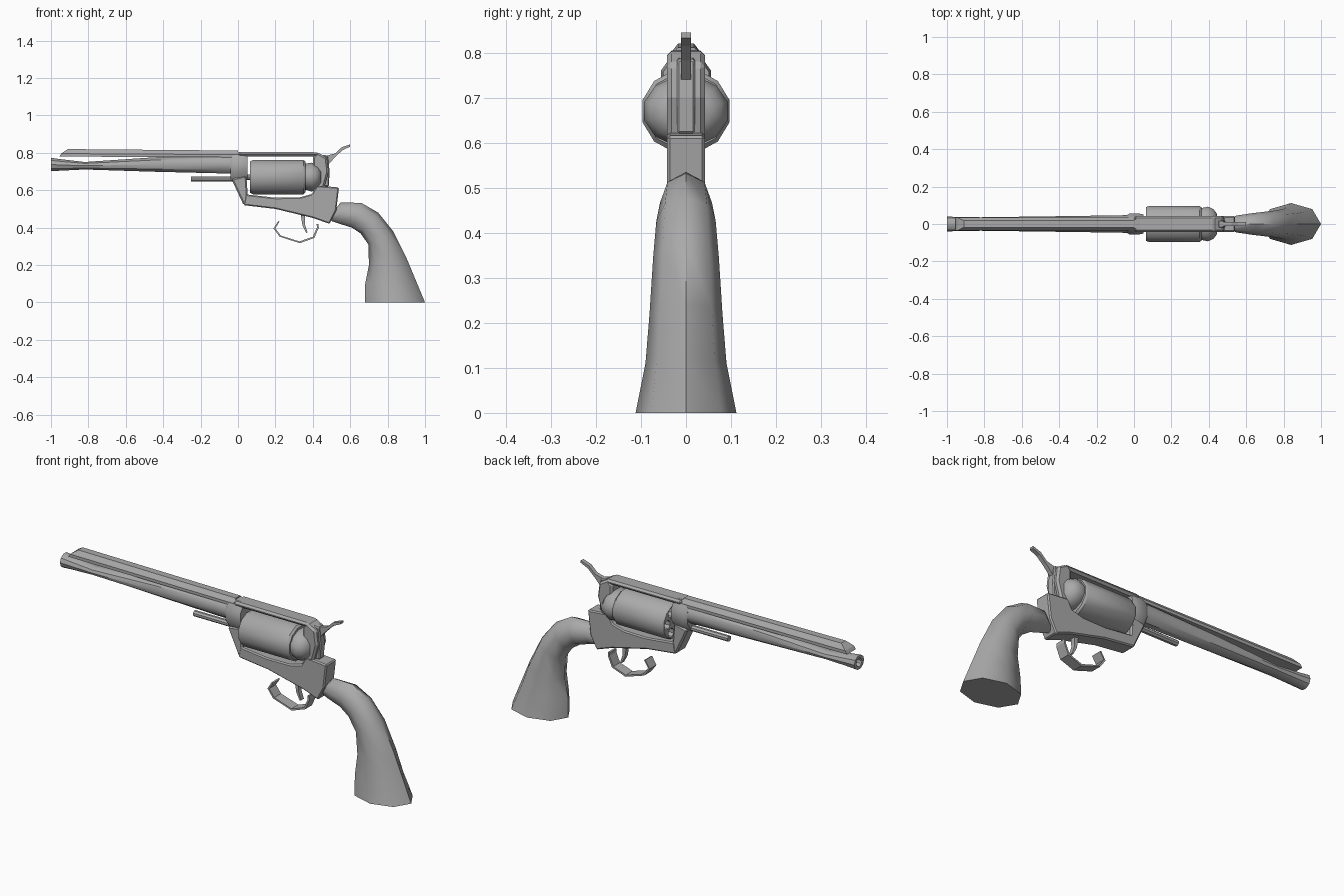
import bpy, bmesh, math

if "Cube" in bpy.data.objects:
    bpy.data.objects.remove(bpy.data.objects["Cube"])

steel = bpy.data.materials.new("steel_grey")
steel.diffuse_color = (0.4, 0.4, 0.4, 1)
steel.use_nodes = True
steel.node_tree.nodes["Principled BSDF"].inputs["Base Color"].default_value = steel.diffuse_color


def finish(name, bm, smooth=35):
    bmesh.ops.recalc_face_normals(bm, faces=bm.faces[:])
    me = bpy.data.meshes.new(name)
    bm.to_mesh(me)
    bm.free()
    me.materials.append(steel)
    ob = bpy.data.objects.new(name, me)
    bpy.context.collection.objects.link(ob)
    if smooth:
        bpy.ops.object.select_all(action='DESELECT')
        ob.select_set(True)
        bpy.context.view_layer.objects.active = ob
        bpy.ops.object.shade_smooth_by_angle(angle=math.radians(smooth))
    return ob


def add_loft(bm, sections, n, phase=0.0, y=0.0):
    """Each section: low point (x,z), high point (x,z), half width in y."""
    rings = []
    for (px, pz), (qx, qz), hw in sections:
        ring = []
        for i in range(n):
            a = 2 * math.pi * (i + phase) / n
            c, s = math.cos(a) / 2, math.sin(a)
            ring.append(bm.verts.new(((px + qx) / 2 + (qx - px) * c, y + hw * s,
                                      (pz + qz) / 2 + (qz - pz) * c)))
        rings.append(ring)
    for r, t in zip(rings, rings[1:]):
        for i in range(n):
            j = (i + 1) % n
            bm.faces.new((r[i], r[j], t[j], t[i]))
    bm.faces.new(rings[0])
    bm.faces.new(rings[-1])


def loft(name, sections, n=10, phase=0.0, smooth=35):
    bm = bmesh.new()
    add_loft(bm, sections, n, phase)
    return finish(name, bm, smooth)


def tube(rows):
    """Rows of x, low z, high z, half width, for parts along the x axis."""
    return [((x, lo), (x, hi), hw) for x, lo, hi, hw in rows]


def prism(name, pts, hw, bevel=0.0):
    """Side outline in x,z extruded across y."""
    bm = bmesh.new()
    sides = [[bm.verts.new((x, y, z)) for x, z in pts] for y in (-hw, hw)]
    bm.faces.new(sides[0])
    bm.faces.new(sides[1][::-1])
    for i in range(len(pts)):
        j = (i + 1) % len(pts)
        bm.faces.new((sides[0][i], sides[0][j], sides[1][j], sides[1][i]))
    ob = finish(name, bm, 0)
    if bevel:
        m = ob.modifiers.new("edge", 'BEVEL')
        m.width, m.segments = bevel, 1
    return ob


# Barrel with hollow muzzle, rib on top, ejector rod below
loft("barrel", tube([(-.80, .725, .745, .012), (-1, .715, .76, .022), (-1, .70, .775, .04),
                     (-.95, .703, .768, .038), (-.82, .71, .752, .036), (-.45, .697, .778, .041),
                     (-.1, .688, .79, .046), (0, .685, .79, .048)]), 10, .5)
bm = bmesh.new()
rib_rows = []
for x0, x1, hw, k in ((-.955, 0, .036, 0), (-.945, 0, .036, .4), (-.91, 0, .018, 1)):
    z0, z1 = .78 + .04 * k, .776 + .036 * k
    rib_rows.append([bm.verts.new(p) for p in
                     ((x0, -hw, z0), (x1, -hw, z1), (x1, hw, z1), (x0, hw, z0))])
for r, t in zip(rib_rows, rib_rows[1:]):
    for i in range(4):
        j = (i + 1) % 4
        bm.faces.new((r[i], r[j], t[j], t[i]))
bm.faces.new(rib_rows[0])
bm.faces.new(rib_rows[-1])
finish("barrel_rib", bm, 0)
loft("ejector_rod", tube([(-.25, .645, .675, .016), (0, .645, .675, .016)]), 8, .5)

# Frame around the cylinder window
loft("barrel_collar", tube([(-.04, .655, .80, .05), (-.025, .645, .812, .06),
                            (.03, .645, .812, .06), (.05, .65, .805, .055)]), 8, .5)
prism("frame_front_post", [(-.035, .66), (.03, .52), (.055, .53), (.045, .68)], .04, .008)
prism("top_strap", [(0, .78), (0, .805), (.43, .803), (.45, .78)], .042, .01)
prism("lower_frame", [(.03, .52), (.2, .50), (.4, .452), (.49, .42), (.525, .49), (.54, .615),
                      (.42, .625), (.395, .58), (.33, .562), (.2, .56), (.04, .578)], .042, .006)
prism("rear_frame", [(.40, .61), (.46, .61), (.485, .70), (.475, .775), (.425, .803),
                     (.40, .78)], .042, .01)

# Fluted cylinder with six chambers cut in its front
drum = loft("cylinder", tube([(.065, .583, .757, .093), (.08, .575, .765, .10),
                              (.35, .575, .765, .10), (.36, .585, .755, .093)]), 12, .5)
bm = bmesh.new()
for i in range(6):
    a = math.pi * (i + .5) / 3
    y, z = .062 * math.sin(a), .67 + .06 * math.cos(a)
    add_loft(bm, tube([(.0, z - .024, z + .024, .024), (.22, z - .024, z + .024, .024)]), 8, .5, y)
cutter = finish("chamber_cutter", bm, 0)
cutter.hide_render = True
cutter.display_type = 'WIRE'
cut = drum.modifiers.new("chambers", 'BOOLEAN')
cut.operation, cut.object, cut.solver = 'DIFFERENCE', cutter, 'EXACT'
loft("cylinder_pin", tube([(0, .655, .685, .015), (.1, .655, .685, .015)]), 8)
loft("recoil_shield", tube([(.362, .60, .745, .088), (.395, .59, .75, .096), (.425, .605, .735, .082),
                            (.445, .63, .71, .055)]), 12, .5, 50)

# Hammer and its thumb spur
prism("hammer", [(.44, .62), (.485, .62), (.49, .70), (.48, .785), (.45, .79)], .02, .005)
prism("hammer_spur", [(.46, .765), (.475, .785), (.52, .797), (.555, .83), (.60, .845), (.60, .833),
                      (.56, .815), (.525, .783), (.485, .74)], .011)

# Trigger guard hoop and trigger
hoop = [(.215, .435), (.19, .395), (.222, .352), (.33, .317), (.408, .345), (.432, .40), (.43, .42)]
inner = [(x + (.31 - x) * .08, z + (.41 - z) * .1) for x, z in hoop]
prism("trigger_guard", hoop + inner[::-1], .028)
prism("trigger", [(.335, .47), (.36, .47), (.357, .42), (.372, .375), (.365, .372), (.345, .41)], .012)

# Flared grip
loft("grip", [((.50, .435), (.505, .485), .022), ((.545, .42), (.55, .535), .045),
              ((.61, .40), (.66, .532), .058), ((.655, .37), (.75, .48), .066),
              ((.697, .31), (.83, .38), .073), ((.70, .2), (.90, .24), .081),
              ((.68, .10), (.95, .12), .09), ((.68, 0), (1, 0), .112)], 8, 0, 50)
